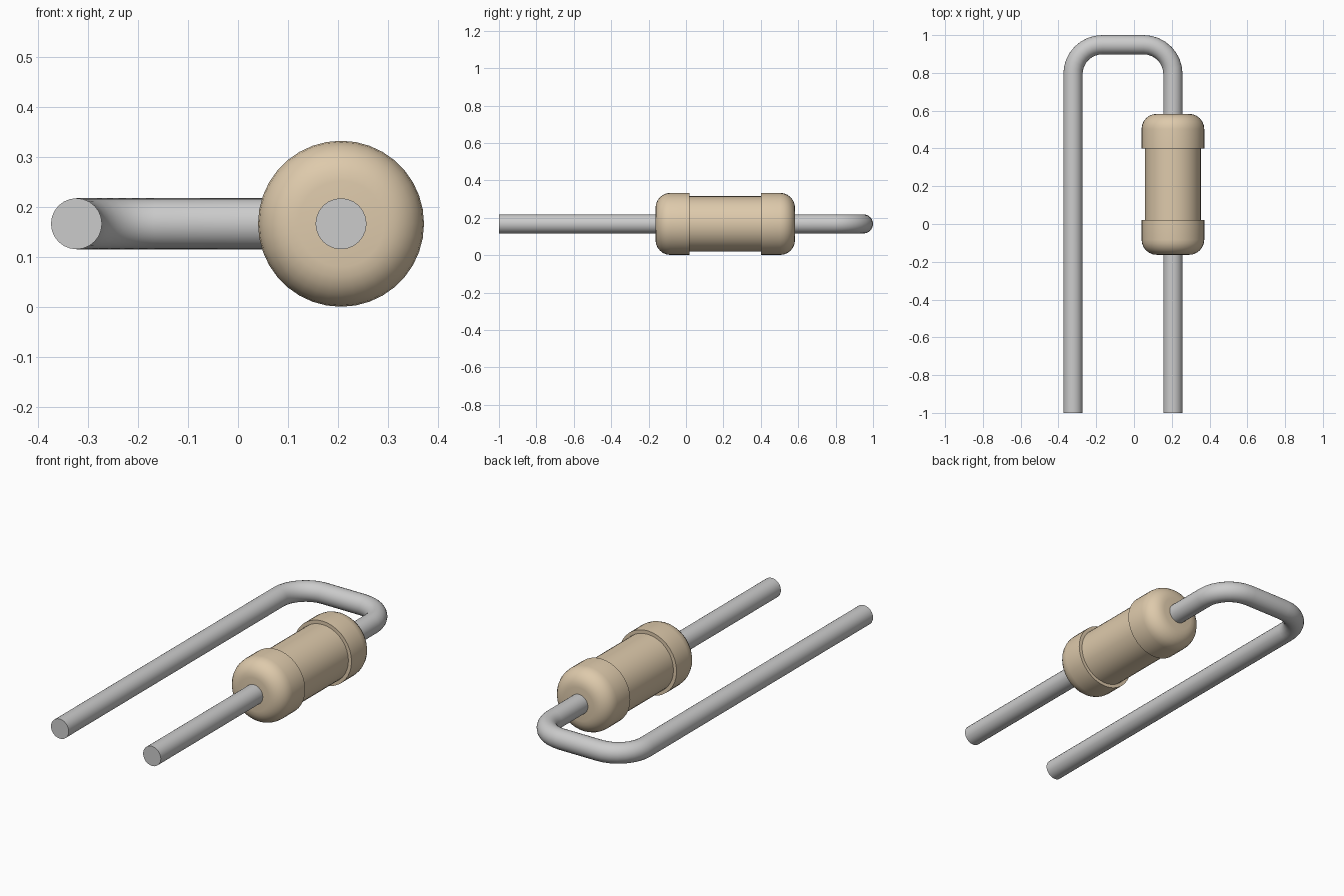
import bpy, bmesh
from math import sin, cos, pi, radians
from mathutils import Vector

if "Cube" in bpy.data.objects:
    bpy.data.objects.remove(bpy.data.objects["Cube"])

X, Z = 0.206, 0.167          # axis of the resistor body
X2 = -0.323                  # axis of the returning lead
WIRE, BEND = 0.051, 0.155    # wire radius, bend centreline radius
SIDES = 36


def loft(name, rings, mat=None):
    """Skin a list of vertex rings, cap both ends and shade smooth."""
    bm = bmesh.new()
    loops = [[bm.verts.new(p) for p in ring] for ring in rings]
    for a, b in zip(loops, loops[1:]):
        n = len(a)
        for i in range(n):
            j = (i + 1) % n
            bm.faces.new((a[i], a[j], b[j], b[i]))
    bm.faces.new(loops[0])
    bm.faces.new(loops[-1])
    bmesh.ops.recalc_face_normals(bm, faces=bm.faces)
    me = bpy.data.meshes.new(name)
    bm.to_mesh(me)
    bm.free()
    ob = bpy.data.objects.new(name, me)
    bpy.context.collection.objects.link(ob)
    if mat:
        me.materials.append(mat)
    bpy.ops.object.select_all(action='DESELECT')
    bpy.context.view_layer.objects.active = ob
    ob.select_set(True)
    bpy.ops.object.shade_smooth_by_angle(angle=radians(35))
    return ob


def ring(centre, tangent, r, n):
    """Circle around a centre, square to a tangent lying in the xy plane."""
    side = Vector((tangent.y, -tangent.x, 0)).normalized()
    return [centre + side * (r * cos(2 * pi * i / n)) + Vector((0, 0, r * sin(2 * pi * i / n)))
            for i in range(n)]


# Body: lathed profile with rounded end caps and a narrower waist
tan = bpy.data.materials.new("tan_body")
tan.diffuse_color = (0.73, 0.59, 0.41, 1)
tan.use_nodes = True
tan.node_tree.nodes["Principled BSDF"].inputs["Base Color"].default_value = tan.diffuse_color
R, WAIST, FILLET, HALF, STEP = 0.166, 0.148, 0.08, 0.373, 0.19
MID = 0.21
end = [(-HALF + FILLET * (1 - sin(a)), R - FILLET * (1 - cos(a)))
       for a in (pi / 2 * (1 - i / 6) for i in range(7))]
half = end + [(-STEP, R), (-STEP, WAIST)]
profile = half + [(-y, r) for y, r in reversed(half)]
loft("resistor_body",
     [ring(Vector((X, MID + y, Z)), Vector((0, 1, 0)), r, SIDES) for y, r in profile], tan)

# Straight lead leaving the front of the body
loft("straight_lead",
     [ring(Vector((X, y, Z)), Vector((0, 1, 0)), WIRE, 24) for y in (-1, MID - HALF + 0.02)])

# Bent lead leaving the back, turning twice and running forward
top = 1 - WIRE
path = [((X, MID + HALF - 0.02), pi / 2)]
for cx, start in ((X - BEND, 0), (X2 + BEND, pi / 2)):
    for i in range(9):
        a = start + pi / 2 * i / 8
        path.append(((cx + BEND * cos(a), top - BEND + BEND * sin(a)), a + pi / 2))
path.append(((X2, -1), 3 * pi / 2))
loft("bent_lead",
     [ring(Vector((x, y, Z)), Vector((cos(a), sin(a), 0)), WIRE, 24) for (x, y), a in path])
